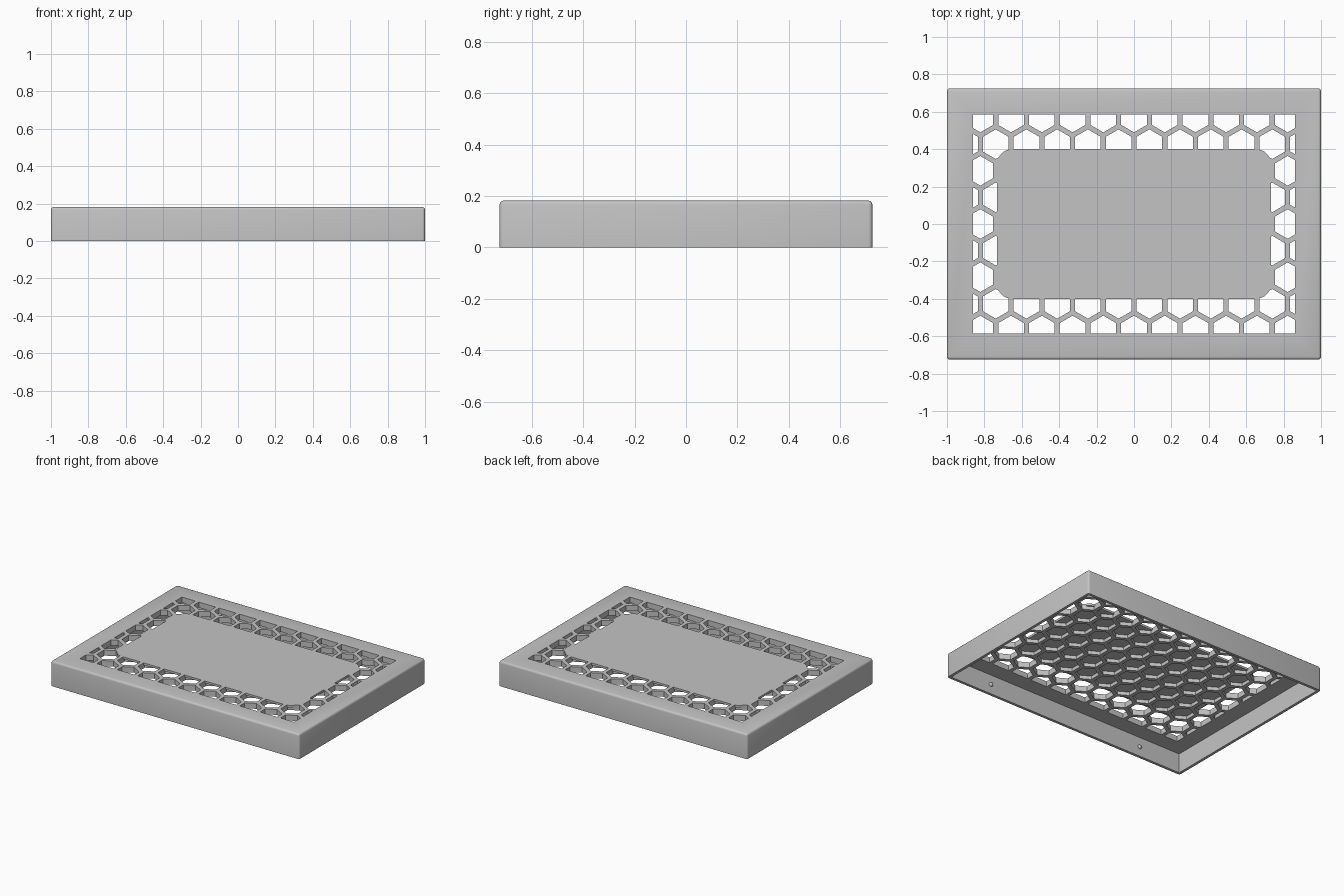
import bpy, bmesh, math
from mathutils import Vector

cube = bpy.data.objects.get("Cube")
if cube:
    bpy.data.objects.remove(cube, do_unlink=True)

HX, HY, H = 1.0, 0.725, 0.182        # half length, half width, height
WALL, TOP, SKIN = 0.02, 0.04, 0.015  # side wall, top plate, closed centre skin
OPEN_X, OPEN_Y = 0.862, 0.586        # perforated area half size
PITCH, FLATS = 0.1643, 0.137         # honeycomb spacing, hole width

grey = bpy.data.materials.new("light grey")
grey.use_nodes = True
colour = (0.55, 0.55, 0.55, 1)
grey.diffuse_color = colour
grey.node_tree.nodes["Principled BSDF"].inputs["Base Color"].default_value = colour


def add_object(name, bm):
    mesh = bpy.data.meshes.new(name)
    bm.to_mesh(mesh)
    bm.free()
    mesh.materials.append(grey)
    ob = bpy.data.objects.new(name, mesh)
    bpy.context.collection.objects.link(ob)
    return ob


def box(hx, hy, z0, z1):
    bm = bmesh.new()
    bmesh.ops.create_cube(bm, size=2)
    for v in bm.verts:
        v.co = (v.co.x * hx, v.co.y * hy, z1 if v.co.z > 0 else z0)
    return bm


def bevel(bm, radius, segments, rule):
    edges = [e for e in bm.edges if rule(e)]
    bmesh.ops.bevel(bm, geom=edges, offset=radius, segments=segments,
                    profile=0.5, affect='EDGES')


def apply_modifiers(ob):
    graph = bpy.context.evaluated_depsgraph_get()
    mesh = bpy.data.meshes.new_from_object(ob.evaluated_get(graph))
    ob.modifiers.clear()
    ob.data = mesh


def subtract(ob, cutter):
    mod = ob.modifiers.new("cut", 'BOOLEAN')
    mod.operation, mod.solver, mod.object = 'DIFFERENCE', 'EXACT', cutter
    apply_modifiers(ob)
    bpy.data.objects.remove(cutter, do_unlink=True)


def vertical(e):
    return abs(e.verts[0].co.z - e.verts[1].co.z) > 0.01


# Outer lid with softened top and upright edges, hollow underneath
bm = box(HX, HY, 0, H)
bevel(bm, 0.015, 3, lambda e: max(v.co.z for v in e.verts) > 0.1)
lid = add_object("lid_shell", bm)
subtract(lid, add_object("cavity", box(HX - WALL, HY - WALL, -0.1, H - TOP)))

# Honeycomb cells, trimmed to the rectangular perforated area
bm = bmesh.new()
radius = FLATS / math.sqrt(3)
for row in range(-4, 5):
    for col in range(-6, 7):
        cx = (col + 0.5 * (row % 2)) * PITCH
        cy = row * PITCH * math.sqrt(3) / 2
        bm.faces.new([bm.verts.new((cx + radius * math.sin(k * math.pi / 3),
                                    cy + radius * math.cos(k * math.pi / 3), H))
                      for k in range(6)])
for normal, limit in ((Vector((1, 0, 0)), OPEN_X), (Vector((0, 1, 0)), OPEN_Y)):
    for side in (-1, 1):
        bmesh.ops.bisect_plane(bm, geom=bm.verts[:] + bm.edges[:] + bm.faces[:],
                               plane_co=normal * side * limit,
                               plane_no=normal * side, clear_outer=True)
cells = add_object("honeycomb_cells", bm)
solid = cells.modifiers.new("depth", 'SOLIDIFY')
solid.thickness, solid.offset = 0.2, 0
apply_modifiers(cells)

# Centre stays closed on top, so the cells there become blind pockets
bm = box(0.733, 0.4, H - SKIN, H + 0.2)
bevel(bm, 0.08, 5, vertical)
subtract(cells, add_object("centre_skin", bm))
subtract(lid, cells)

# Small snap bumps inside the long walls
for sx in (-1, 1):
    for sy, side in ((-1, "front"), (1, "back")):
        bm = bmesh.new()
        bmesh.ops.create_uvsphere(bm, u_segments=16, v_segments=8, radius=0.015)
        bmesh.ops.translate(bm, verts=bm.verts,
                            vec=(sx * 0.64, sy * (HY - WALL), 0.07))
        add_object(f"{side}_snap_bump_{'left' if sx > 0 else 'right'}", bm)

# Smooth the rounded edges only
bpy.ops.object.select_all(action='DESELECT')
for ob in bpy.context.collection.objects:
    if ob.type == 'MESH' and ob.data.materials and ob.data.materials[0] == grey:
        ob.select_set(True)
        bpy.context.view_layer.objects.active = ob
bpy.ops.object.shade_smooth_by_angle(angle=math.radians(35))
